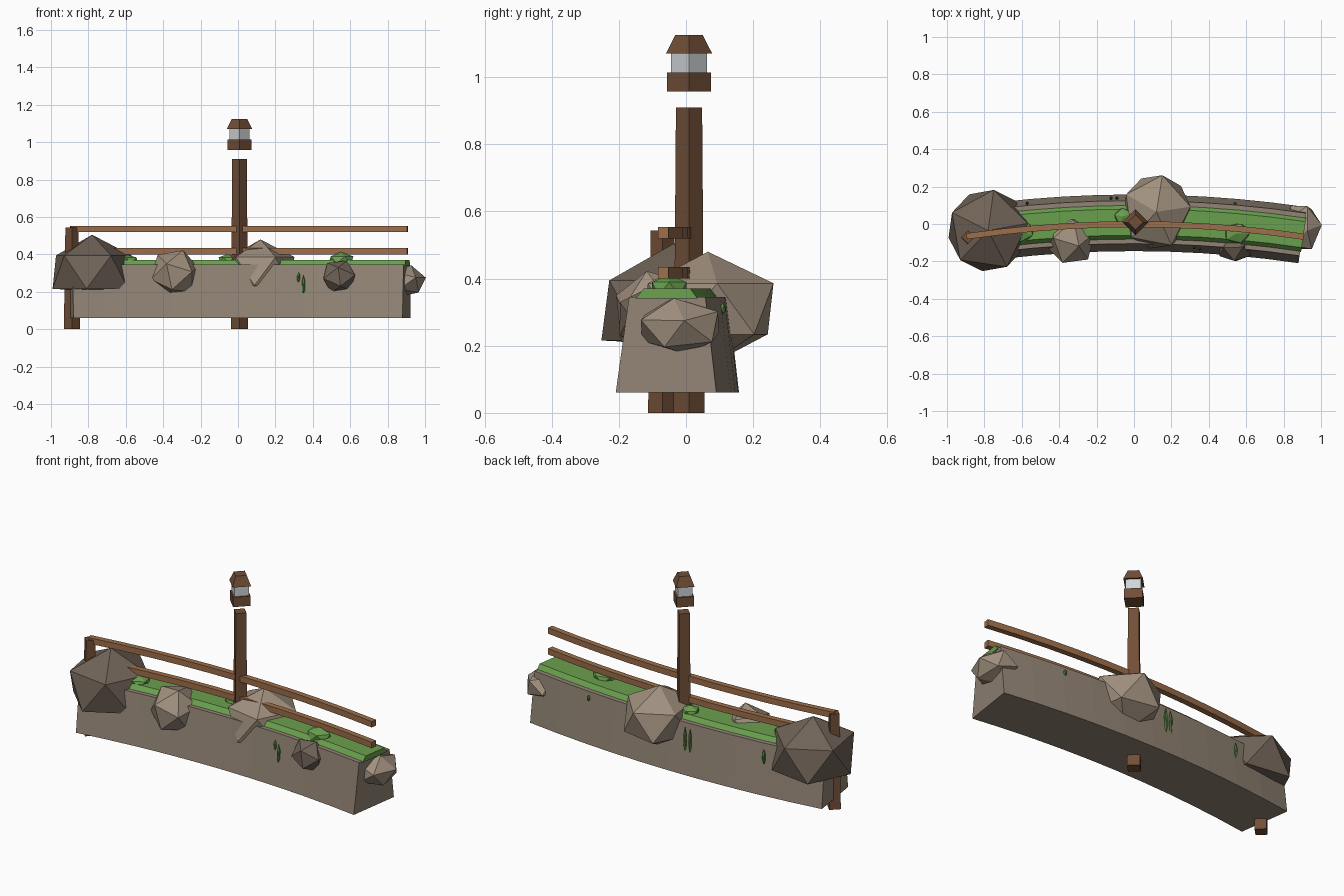
import bpy, bmesh, math
from mathutils import Matrix, Vector, Euler

if "Cube" in bpy.data.objects:
    bpy.data.objects.remove(bpy.data.objects["Cube"])


def material(name, r, g, b):
    m = bpy.data.materials.new(name)
    lin = [((c / 255 + 0.055) / 1.055) ** 2.4 for c in (r, g, b)]
    m.diffuse_color = (*lin, 1)
    m.use_nodes = True
    m.node_tree.nodes["Principled BSDF"].inputs["Base Color"].default_value = m.diffuse_color
    return m


WALL = material("wall stone", 146, 132, 117)
LIGHT = material("light stone", 160, 144, 126)
DARK = material("dark stone", 112, 99, 87)
POST = material("dark wood", 114, 79, 55)
RAIL = material("rail wood", 157, 110, 75)
GRASS = material("grass green", 106, 160, 78)
VINE = material("vine green", 82, 130, 62)
GLASS = material("lantern glass", 208, 213, 216)

R = 6.2      # radius of the gentle bend
Y0 = 0.01    # y of the bend's middle


def bend(s, off, z):
    a = s / R
    return Vector(((R + off) * math.sin(a), Y0 + (R + off) * math.cos(a) - R, z))


def finish(name, bm, mat):
    bmesh.ops.recalc_face_normals(bm, faces=bm.faces)
    me = bpy.data.meshes.new(name)
    bm.to_mesh(me)
    bm.free()
    me.materials.append(mat)
    ob = bpy.data.objects.new(name, me)
    bpy.context.collection.objects.link(ob)
    return ob


def sweep(name, profile, s0, s1, mat, n=10):
    """Sweep a closed (offset, z) profile along the bend."""
    bm = bmesh.new()
    rings = [[bm.verts.new(bend(s0 + (s1 - s0) * i / n, o, z)) for o, z in profile]
             for i in range(n + 1)]
    k = len(profile)
    for a, b in zip(rings, rings[1:]):
        for j in range(k):
            bm.faces.new((a[j], a[(j + 1) % k], b[(j + 1) % k], b[j]))
    bm.faces.new(rings[0])
    bm.faces.new(rings[-1])
    return finish(name, bm, mat)


def blob(name, loc, size, mat, rot=(0, 0, 0), floor=None):
    """Twenty-sided lump, optionally flattened below a height."""
    bm = bmesh.new()
    bmesh.ops.create_icosphere(bm, subdivisions=1, radius=1)
    turn = Euler([math.radians(a) for a in rot]).to_matrix().to_4x4()
    bm.transform(Matrix.Translation(loc) @ Matrix.Diagonal((*size, 1)) @ turn)
    if floor is not None:
        for v in bm.verts:
            v.co.z = max(v.co.z, floor)
    return finish(name, bm, mat)


def square(name, x, y, z0, z1, r0, r1, mat):
    """Four-sided tapered block turned corner-on."""
    bm = bmesh.new()
    bmesh.ops.create_cone(bm, cap_ends=True, segments=4, radius1=r0, radius2=r1, depth=z1 - z0)
    bm.transform(Matrix.Translation((x, y, (z0 + z1) / 2)))
    return finish(name, bm, mat)


# Curved stone wall with a grass cap
sweep("wall", [(-0.155, 0.06), (0.148, 0.06), (0.115, 0.345), (-0.115, 0.345)], -0.905, 0.905, WALL)
sweep("grass_cap", [(-0.095, 0.34), (0.093, 0.34), (0.07, 0.37), (-0.07, 0.37)], -0.905, 0.91, GRASS)

# Two fence rails
for name, z in (("lower_rail", 0.417), ("upper_rail", 0.536)):
    sweep(name, [(-0.027, z - 0.017), (0.005, z - 0.017), (0.005, z + 0.017), (-0.027, z + 0.017)],
          -0.9, 0.912, RAIL)

# Posts
square("lantern_post", 0.008, 0.009, 0, 0.91, 0.046, 0.039, POST)
square("end_post", -0.888, -0.07, 0, 0.543, 0.043, 0.035, POST)

# Lantern floating over the tall post
square("lantern_base", 0.008, 0.009, 0.957, 1.013, 0.065, 0.065, POST)
square("lantern_glass", 0.008, 0.009, 1.012, 1.072, 0.054, 0.054, GLASS)
square("lantern_roof", 0.008, 0.009, 1.07, 1.125, 0.069, 0.041, POST)

# Boulders set into the wall
blob("boulder_left", (-0.78, -0.035, 0.305), (0.24, 0.245, 0.2), DARK, (0, 0, 82), 0.205)
blob("boulder_back", (0.12, 0.065, 0.31), (0.205, 0.222, 0.17), LIGHT, (0, 0, 80))
blob("boulder_front", (-0.338, -0.085, 0.298), (0.137, 0.142, 0.135), LIGHT, (20, 12, 25))
blob("boulder_small", (0.54, -0.125, 0.28), (0.1, 0.085, 0.095), DARK, (15, 20, 40))
blob("boulder_right", (0.895, -0.018, 0.258), (0.112, 0.138, 0.088), LIGHT, (10, 15, 10))

# Grass tufts on the cap
for i, (x, y, sx, sy, top) in enumerate(((0.55, -0.05, 0.075, 0.06, 0.413),
                                         (-0.055, 0.04, 0.055, 0.05, 0.402),
                                         (-0.6, -0.04, 0.07, 0.06, 0.4))):
    blob(f"tuft_{i}", (x, y, 0.37), (sx, sy, top - 0.37), GRASS, (0, 0, 25 * i))

# Hanging vine leaves: distance along wall, side (-1 front, 1 back), centre height, half length
for i, (s, side, z, h) in enumerate(((0.33, -1, 0.277, 0.03), (0.358, -1, 0.232, 0.06),
                                     (-0.09, 1, 0.25, 0.08), (-0.12, 1, 0.25, 0.075),
                                     (-0.56, 1, 0.27, 0.045), (0.53, 1, 0.31, 0.018))):
    half = 0.153 - 0.035 * (z - 0.06) / 0.285
    blob(f"vine_{i}", bend(s, side * half, z), (0.01, 0.01, h), VINE, (0, 0, 20 * i))
